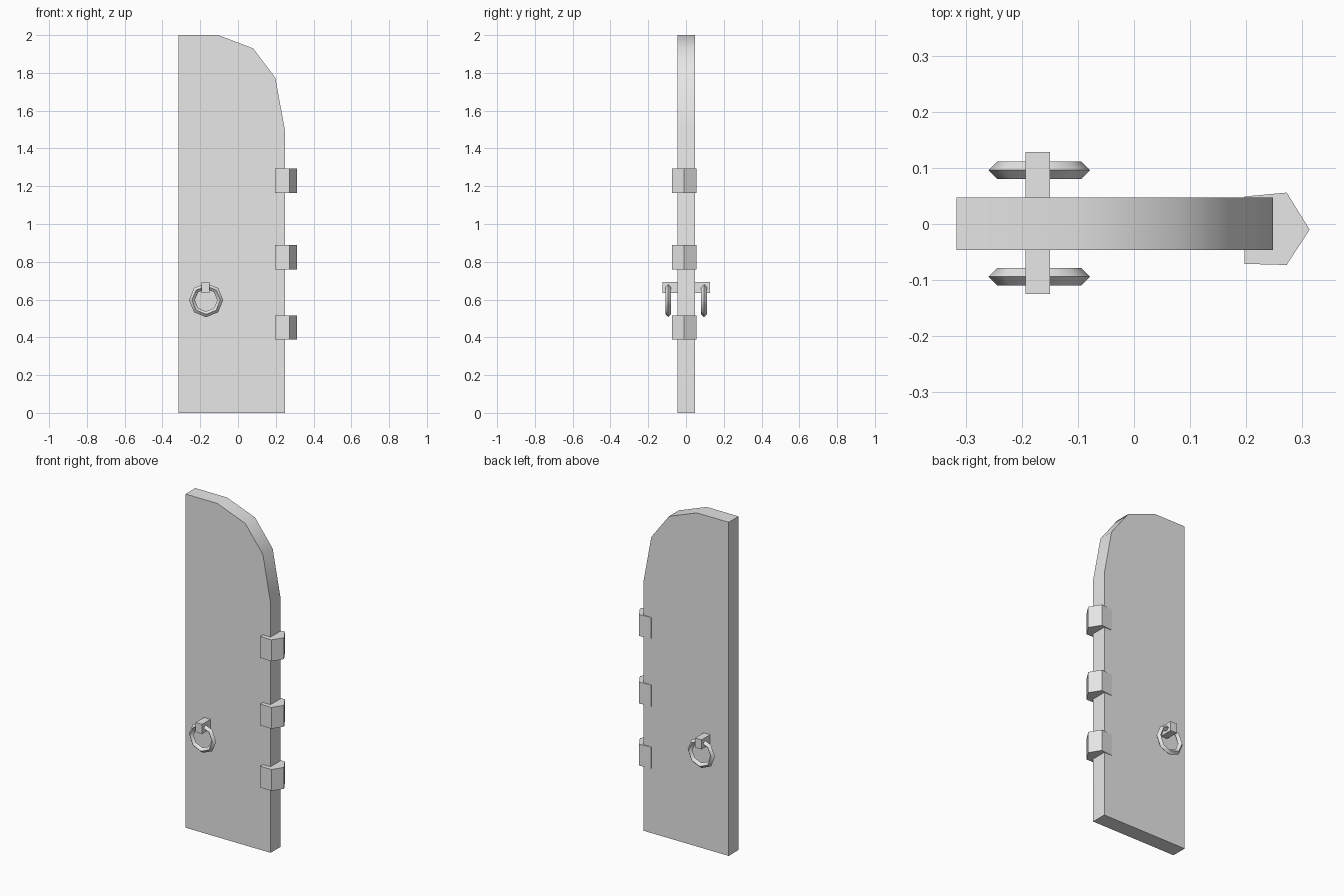
import bpy
import bmesh
import math
from mathutils import Matrix

cube = bpy.data.objects.get("Cube")
if cube:
    bpy.data.objects.remove(cube, do_unlink=True)

grey = bpy.data.materials.new("plain grey")
grey.use_nodes = True
colour = (0.8, 0.8, 0.8, 1)
grey.diffuse_color = colour
grey.node_tree.nodes["Principled BSDF"].inputs["Base Color"].default_value = colour


def finish(name, bm):
    """Turn a bmesh into a shaded object, keeping hard corners sharp."""
    bmesh.ops.recalc_face_normals(bm, faces=bm.faces)
    mesh = bpy.data.meshes.new(name)
    bm.to_mesh(mesh)
    bm.free()
    mesh.materials.append(grey)
    obj = bpy.data.objects.new(name, mesh)
    bpy.context.collection.objects.link(obj)
    bpy.ops.object.select_all(action='DESELECT')
    obj.select_set(True)
    bpy.context.view_layer.objects.active = obj
    bpy.ops.object.shade_smooth_by_angle(angle=math.radians(50))
    return obj


def prism(name, points, depth):
    """Extrude a closed outline of 3D points along a vector."""
    bm = bmesh.new()
    face = bm.faces.new([bm.verts.new(p) for p in points])
    result = bmesh.ops.extrude_face_region(bm, geom=[face], use_keep_orig=True)
    moved = [v for v in result["geom"] if isinstance(v, bmesh.types.BMVert)]
    bmesh.ops.translate(bm, verts=moved, vec=depth)
    return finish(name, bm)


def ring(name, centre, major, minor, sides=8, section=4):
    """Upright ring with a diamond cross-section, facing along y."""
    bm = bmesh.new()
    loops = []
    for i in range(sides):
        a = math.tau * i / sides
        loop = []
        for j in range(section):
            b = math.tau * j / section
            r = major + minor * math.cos(b)
            loop.append(bm.verts.new((r * math.cos(a), minor * math.sin(b), r * math.sin(a))))
        loops.append(loop)
    for i in range(sides):
        p, q = loops[i], loops[(i + 1) % sides]
        for j in range(section):
            k = (j + 1) % section
            bm.faces.new((p[j], q[j], q[k], p[k]))
    bmesh.ops.transform(bm, matrix=Matrix.Translation(centre), verts=bm.verts)
    return finish(name, bm)


# Door leaf with half-arched top
outline = [(-0.316, 0), (0.248, 0), (0.248, 1.5), (0.197, 1.775),
           (0.08, 1.93), (-0.105, 2), (-0.316, 2)]
prism("door_panel", [(x, -0.046, z) for x, z in outline], (0, 0.093, 0))

# Pointed hinges on the arched side
hinge = [(0.197, -0.071), (0.272, -0.073), (0.313, -0.01),
         (0.272, 0.056), (0.197, 0.049)]
for name, z in (("lower", 0.388), ("middle", 0.76), ("upper", 1.165)):
    prism(name + "_hinge", [(x, y, z) for x, y in hinge], (0, 0, 0.128))

# Handle mount passing through the door
mount = [(-0.193, 0.636), (-0.15, 0.636), (-0.15, 0.694), (-0.193, 0.694)]
prism("handle_mount", [(x, -0.125, z) for x, z in mount], (0, 0.253, 0))

# Ring pulls on both faces
for name, y in (("front", -0.094), ("back", 0.096)):
    ring(name + "_ring_pull", (-0.169, y, 0.597), 0.075, 0.0155)
